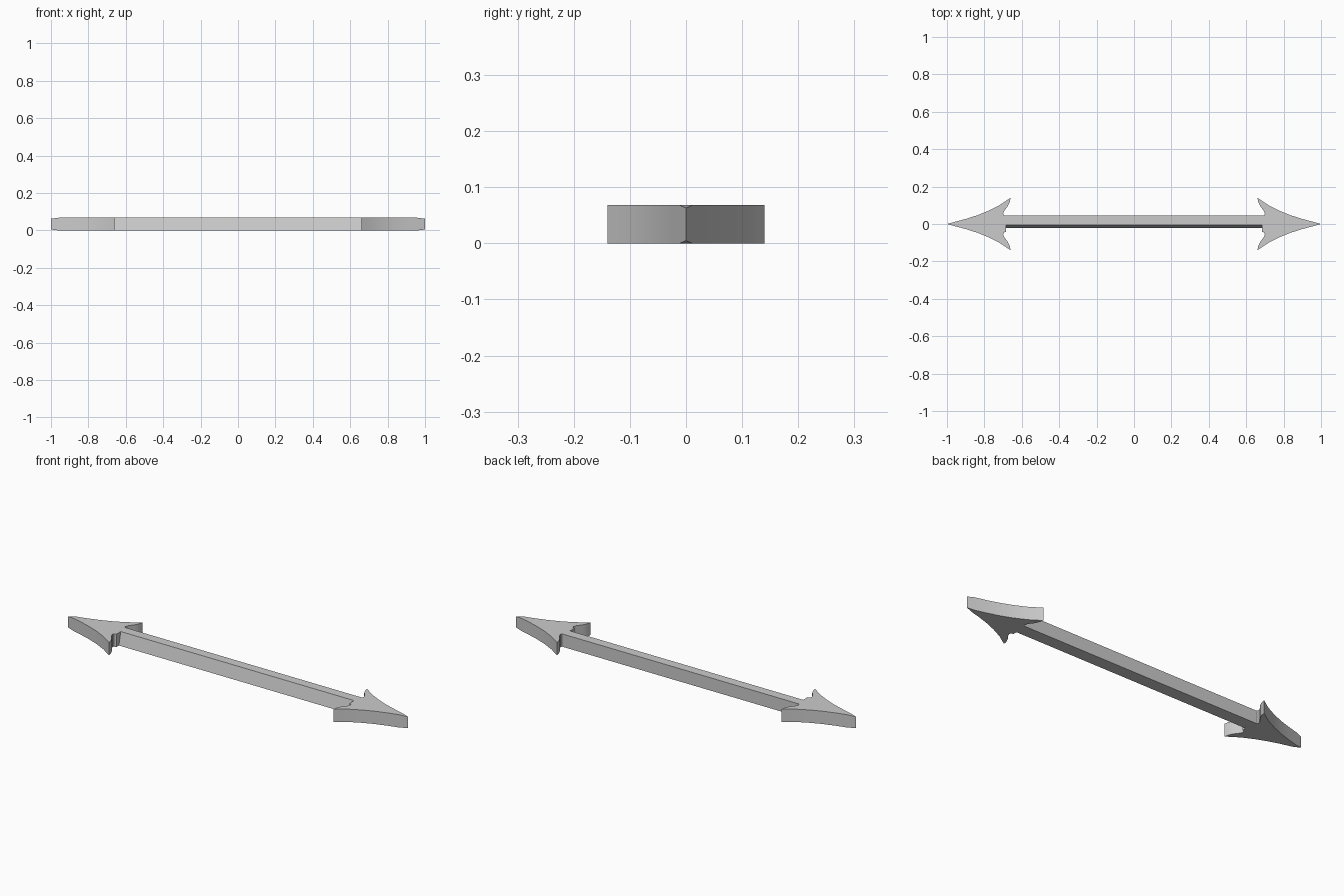
import bpy, bmesh

if "Cube" in bpy.data.objects:
    bpy.data.objects.remove(bpy.data.objects["Cube"])

H = 0.068          # overall thickness
TIP_INSET = 0.005  # slight thinning at the points


def finish(name, bm):
    bmesh.ops.recalc_face_normals(bm, faces=bm.faces)
    mesh = bpy.data.meshes.new(name)
    bm.to_mesh(mesh)
    bm.free()
    obj = bpy.data.objects.new(name, mesh)
    bpy.context.collection.objects.link(obj)
    bpy.context.view_layer.objects.active = obj
    obj.select_set(True)
    bpy.ops.object.shade_smooth_by_angle(angle=0.5)
    obj.select_set(False)
    return obj


# Half outline of a barbed arrowhead, from near the tip round to the notch
half = [(0.96, 0.011), (0.90, 0.027), (0.84, 0.046), (0.78, 0.070),
        (0.72, 0.100), (0.66, 0.140), (0.664, 0.118), (0.675, 0.095),
        (0.692, 0.073), (0.70, 0.055), (0.697, 0.046), (0.685, 0.042)]


def arrowhead(name, side):
    bm = bmesh.new()
    outline = half + [(x, -y) for x, y in reversed(half)]
    low = [bm.verts.new((side * x, y, 0)) for x, y in outline]
    top = [bm.verts.new((side * x, y, H)) for x, y in outline]
    tip_low = bm.verts.new((side, 0, TIP_INSET))
    tip_top = bm.verts.new((side, 0, H - TIP_INSET))
    # Flat caps and their sloping tips
    for ring, tip in ((low, tip_low), (top, tip_top)):
        bm.faces.new(ring)
        bm.faces.new((ring[-1], tip, ring[0]))
    # Side walls all the way round through the tip
    low_loop, top_loop = low + [tip_low], top + [tip_top]
    n = len(low_loop)
    for i in range(n):
        j = (i + 1) % n
        bm.faces.new((low_loop[i], low_loop[j], top_loop[j], top_loop[i]))
    caps = [f for f in bm.faces if len(f.verts) > 4]
    bmesh.ops.triangulate(bm, faces=caps)
    return finish(name, bm)


arrowhead("right_arrowhead", 1)
arrowhead("left_arrowhead", -1)

# Shaft: bar with a slightly sloped front side
bm = bmesh.new()
section = [(0.045, 0), (0.045, H), (-0.005, H), (-0.021, 0)]
ends = [[bm.verts.new((x, y, z)) for y, z in section] for x in (-0.70, 0.70)]
for end in ends:
    bm.faces.new(end)
for i in range(4):
    j = (i + 1) % 4
    bm.faces.new((ends[0][i], ends[0][j], ends[1][j], ends[1][i]))
finish("shaft", bm)
